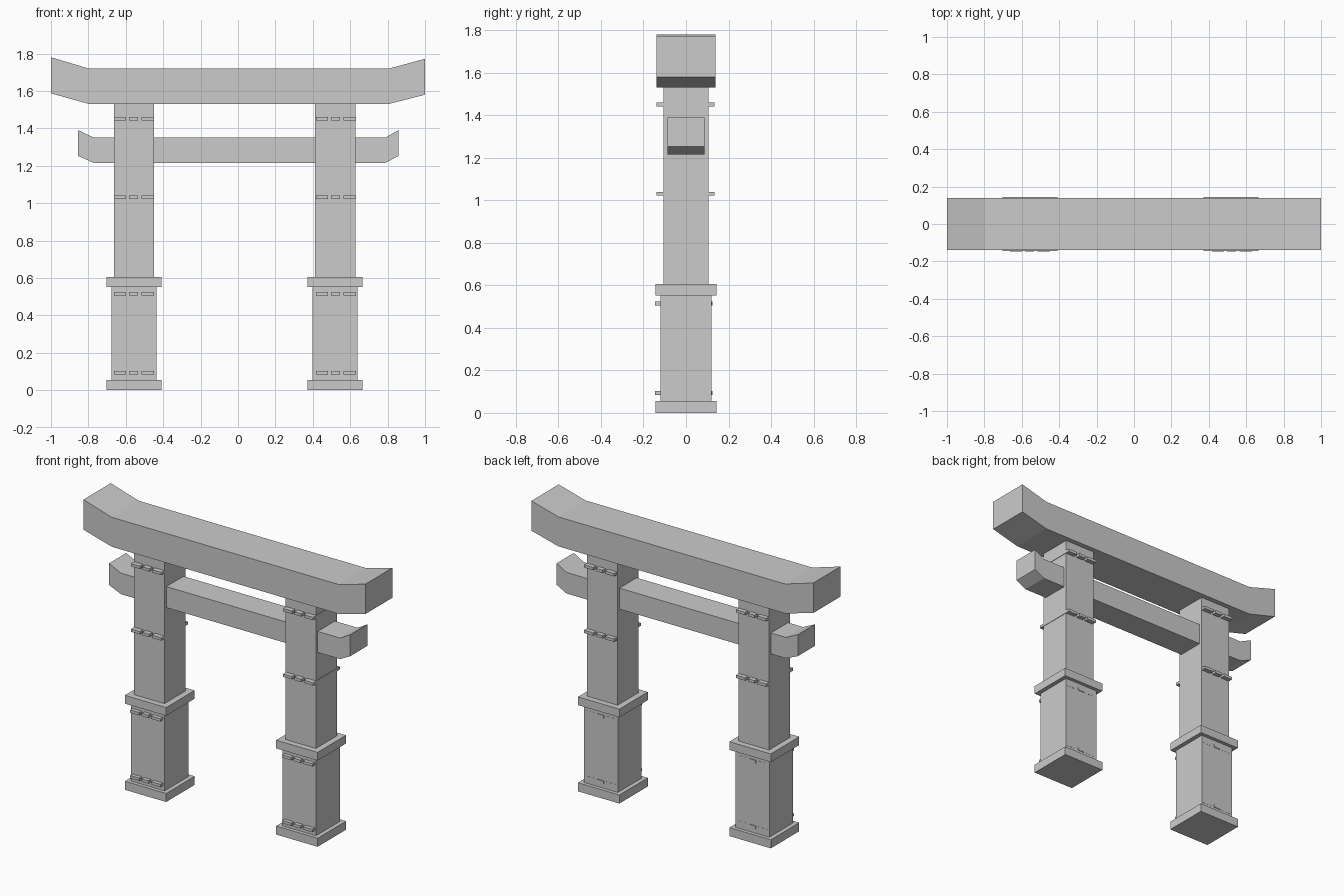
import bpy, bmesh

if "Cube" in bpy.data.objects:
    bpy.data.objects.remove(bpy.data.objects["Cube"])


def box(name, x0, x1, y0, y1, z0, z1):
    prism(name, [(x0, z0), (x1, z0), (x1, z1), (x0, z1)], y0, y1)


def prism(name, outline, y0, y1):
    """Extrude an x-z outline from y0 to y1."""
    bm = bmesh.new()
    face = bm.faces.new([bm.verts.new((x, y0, z)) for x, z in outline])
    ext = bmesh.ops.extrude_face_region(bm, geom=[face])
    verts = [v for v in ext["geom"] if isinstance(v, bmesh.types.BMVert)]
    bmesh.ops.translate(bm, verts=verts, vec=(0, y1 - y0, 0))
    bmesh.ops.recalc_face_normals(bm, faces=bm.faces)
    mesh = bpy.data.meshes.new(name)
    bm.to_mesh(mesh)
    bm.free()
    bpy.context.collection.objects.link(bpy.data.objects.new(name, mesh))


# Beams with upturned ends
prism("top_beam", [(-1, 1.587), (-0.8, 1.531), (0.81, 1.531), (1, 1.58),
                   (1, 1.772), (0.81, 1.72), (-0.8, 1.72), (-1, 1.78)],
      -0.138, 0.138)
prism("tie_beam", [(-0.855, 1.252), (-0.77, 1.215), (0.787, 1.215), (0.857, 1.252),
                   (0.857, 1.39), (0.787, 1.35), (-0.77, 1.35), (-0.855, 1.39)],
      -0.087, 0.087)

# Pillars: name, half width, half depth, bottom, top
tiers = [("base_plate", 0.147, 0.144, 0, 0.055),
         ("lower_pillar", 0.12, 0.121, 0.055, 0.553),
         ("collar", 0.147, 0.144, 0.553, 0.606),
         ("upper_pillar", 0.108, 0.106, 0.606, 1.531)]
# Peg rows: centre height, front y, back y of side pegs and middle peg
rows = [(0.094, -0.146, 0.122, 0.125), (0.515, -0.146, 0.122, 0.125),
        (1.031, -0.138, 0.135, 0.135), (1.451, -0.138, 0.135, 0.135)]

for side, cx, shift in (("left", -0.556, -0.002), ("right", 0.519, 0.002)):
    for name, hx, hy, z0, z1 in tiers:
        box(f"{side}_{name}", cx - hx, cx + hx, -hy, hy, z0, z1)
    for z, front, back, mid_back in rows:
        for px, hw in ((-0.073, 0.032), (0, 0.024), (0.076, 0.033)):
            x = cx + px + shift
            box(f"{side}_peg", x - hw, x + hw, front,
                back if px else mid_back, z - 0.009, z + 0.009)
